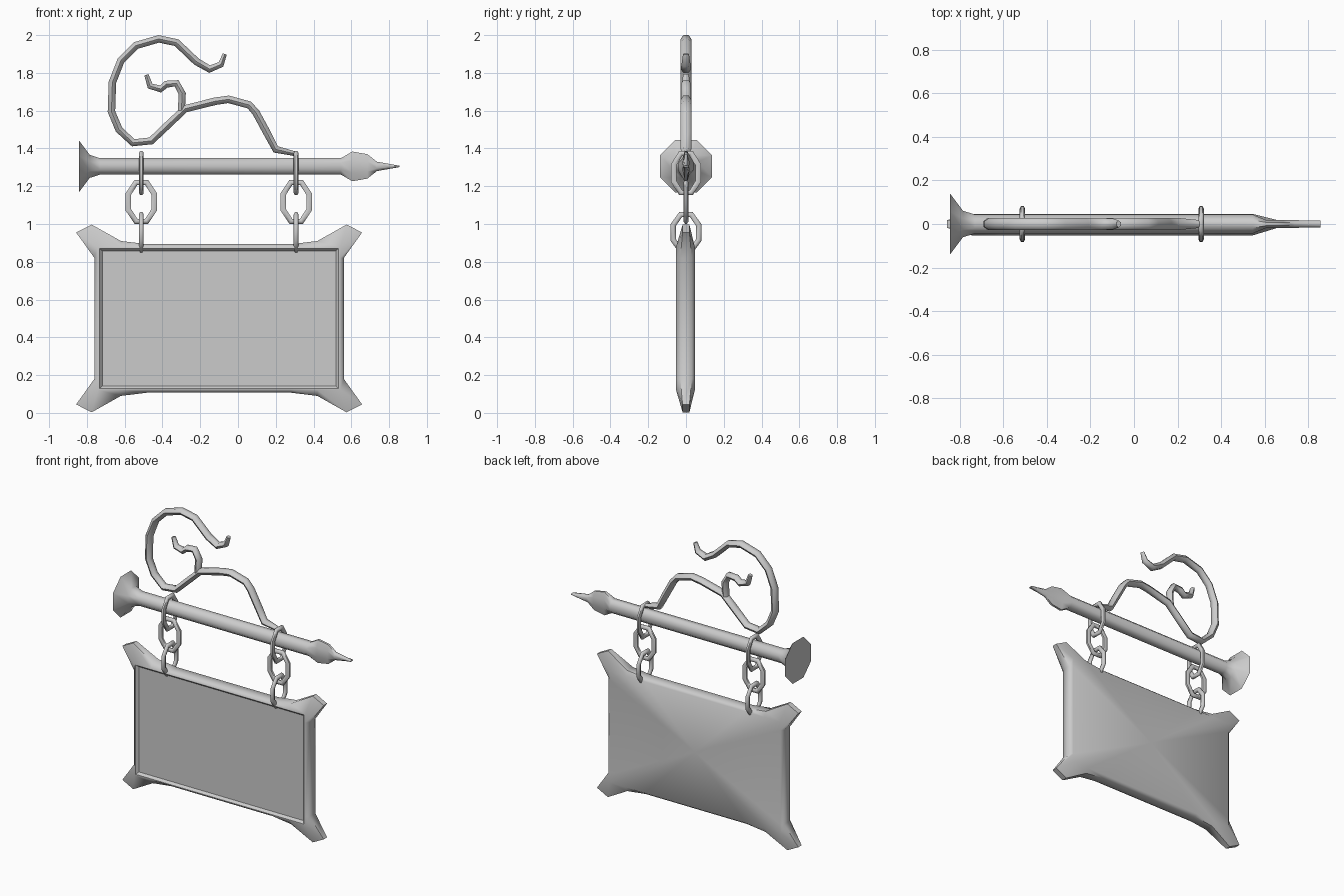
import bpy, bmesh, math
from mathutils import Vector

if "Cube" in bpy.data.objects:
    bpy.data.objects.remove(bpy.data.objects["Cube"])


def finish(name, bm, angle):
    bmesh.ops.remove_doubles(bm, verts=bm.verts, dist=0.0004)
    bmesh.ops.dissolve_degenerate(bm, edges=bm.edges, dist=0.0002)
    bmesh.ops.recalc_face_normals(bm, faces=bm.faces)
    me = bpy.data.meshes.new(name)
    bm.to_mesh(me)
    bm.free()
    me.shade_smooth()
    me.set_sharp_from_angle(angle=math.radians(angle))
    ob = bpy.data.objects.new(name, me)
    bpy.context.collection.objects.link(ob)
    return ob


def bridge(bm, a, b):
    n = len(a)
    for i in range(n):
        bm.faces.new((a[i], a[(i + 1) % n], b[(i + 1) % n], b[i]))


def skin(name, loops, closed=False, angle=50):
    bm = bmesh.new()
    rings = [[bm.verts.new(p) for p in loop] for loop in loops]
    for a, b in zip(rings, rings[1:]):
        bridge(bm, a, b)
    if closed:
        bridge(bm, rings[-1], rings[0])
    else:
        bm.faces.new(rings[0])
        bm.faces.new(rings[-1])
    return finish(name, bm, angle)


def sweep(name, path, depth, width, closed=False, taper=None):
    """Sweep a six-sided section along a path of (x, z) points."""
    pts = [Vector(p) for p in path]
    n, loops = len(pts), []
    for i, p in enumerate(pts):
        if closed:
            a, b = pts[i - 1], pts[(i + 1) % n]
        else:
            a, b = pts[max(i - 1, 0)], pts[min(i + 1, n - 1)]
        t = (b - a).normalized()
        s = taper.get(i, 1) if taper else 1
        loop = []
        for k in range(6):
            c = math.cos(k * math.pi / 3) * depth * s
            d = math.sin(k * math.pi / 3) * width * s / 0.866
            loop.append((p.x - t.y * d, c, p.y + t.x * d))
        loops.append(loop)
    return skin(name, loops, closed, 65)


# Rod with flared wall flange and flat spear finial: x, y radius, z radius
ROD_Z = 1.305
profile = [(-0.843, .15, .15), (-0.785, .066, .066), (-0.73, .047, .047),
           (0.545, .047, .047), (0.605, .02, .085), (0.685, .019, .07),
           (0.735, .019, .027), (0.855, .017, .004)]
rod = []
for x, ry, rz in profile:
    angles = [math.radians(22.5 + 45 * k) for k in range(8)]
    rod.append([(x, ry * math.cos(a), ROD_Z + rz * math.sin(a)) for a in angles])
skin("rod", rod)

# Scrollwork above the rod
scroll = [(.31, 1.37), (.20, 1.395), (.155, 1.48), (.095, 1.59), (.06, 1.63),
          (-.05, 1.66), (-.12, 1.65), (-.28, 1.61), (-.36, 1.535), (-.46, 1.44),
          (-.555, 1.43), (-.63, 1.50), (-.67, 1.595), (-.665, 1.75), (-.62, 1.865),
          (-.54, 1.945), (-.42, 1.98), (-.325, 1.96), (-.22, 1.86), (-.15, 1.82),
          (-.09, 1.845), (-.07, 1.90)]
sweep("scroll", scroll, .028, .02, taper={0: .6, 20: .85, 21: .55})
curl = [(-.30, 1.60), (-.295, 1.69), (-.325, 1.745), (-.38, 1.74),
        (-.41, 1.715), (-.465, 1.73), (-.485, 1.79)]
sweep("scroll_curl", curl, .026, .019, taper={5: .9, 6: .6})


# Chain links
def link(name, x, z, rx, rz, turned):
    path = []
    for k in range(8):
        a = math.radians(22.5 + 45 * k)
        path.append((rx * math.cos(a) / .924, rz * math.sin(a) / .924))
    ob = sweep(name, path, .013, .015, closed=True)
    ob.location = (x, 0, z)
    if turned:
        ob.rotation_euler.z = math.pi / 2


for side, x in (("left", -.512), ("right", .308)):
    link("upper_link_" + side, x, 1.27, .065, .105, True)
    link("middle_link_" + side, x, 1.117, .068, .103, False)
    link("lower_link_" + side, x, .955, .068, .095, True)

# Sign board: a quarter outline with a horned corner, mirrored to all four
CX, CZ = -.10, .50
quarter = [(.66, .32, 1), (.757, .455, .6), (.675, .497, .6), (.52, .41, 1), (.38, .393, 1)]
outline = []
for sx, sz in ((1, 1), (-1, 1), (-1, -1), (1, -1)):
    q = quarter if sx * sz > 0 else quarter[::-1]
    outline += [(x * sx, z * sz, s) for x, z, s in q]


def inset(w, h, y):
    return [(CX + max(-w, min(w, x)), y, CZ + max(-h, min(h, z))) for x, z, s in outline]


bm = bmesh.new()
layers = [inset(.618, .357, -.037), inset(.632, .371, -.053), inset(.642, .378, -.053),
          [(CX + x, -.03 * s, CZ + z) for x, z, s in outline],
          [(CX + x, .03 * s, CZ + z) for x, z, s in outline],
          inset(.642, .378, .047)]
rings = [[bm.verts.new(p) for p in layer] for layer in layers]
for a, b in zip(rings, rings[1:]):
    bridge(bm, a, b)
# Flat front panel, back fanned to its centre
bm.faces.new(rings[0])
centre = bm.verts.new((CX, .047, CZ))
back = rings[-1]
for i in range(len(back)):
    bm.faces.new((back[i], back[(i + 1) % len(back)], centre))
finish("sign_board", bm, 48)
